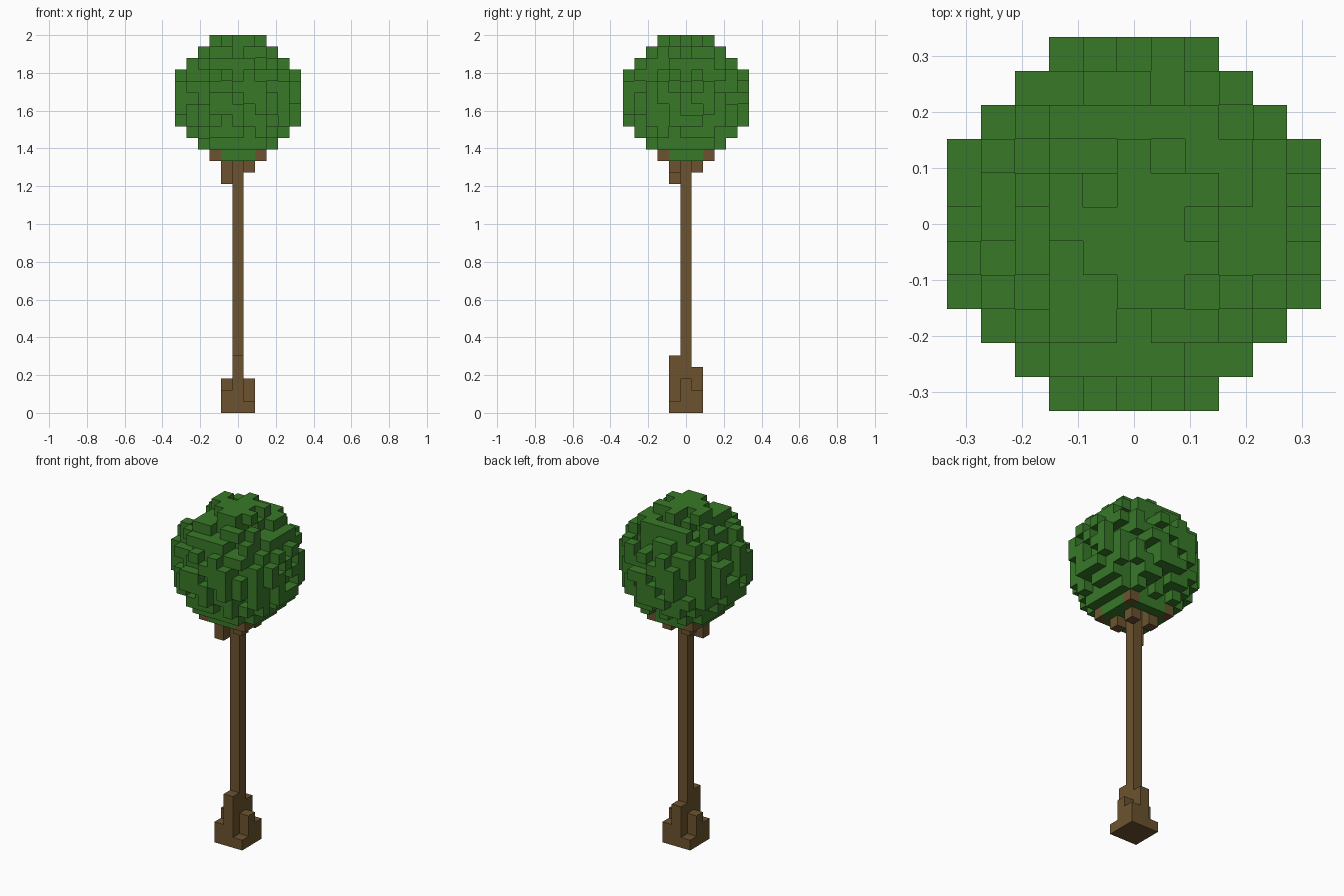
import bpy
import bmesh
import random
from itertools import product
from mathutils import Vector

random.seed(3)
cube = bpy.data.objects.get("Cube")
if cube:
    bpy.data.objects.remove(cube, do_unlink=True)

UNIT = 2 / 33          # edge of one block
CROWN_Z = 27           # layer of the crown centre
RADIUS = 5.5
DIRS = [Vector(d) for d in ((1, 0, 0), (-1, 0, 0), (0, 1, 0),
                            (0, -1, 0), (0, 0, 1), (0, 0, -1))]
# Missing blocks in the crown's flat caps
TOP_GAPS = {(-1, 2), (1, 2), (-1, 1), (2, 0), (-2, -1), (-1, -2)}
SIDE_GAPS = {(0, 2), (0, 0), (1, -1)}


def material(name, color):
    mat = bpy.data.materials.new(name)
    mat.use_nodes = True
    mat.diffuse_color = (*color, 1)
    mat.node_tree.nodes["Principled BSDF"].inputs["Base Color"].default_value = (*color, 1)
    return mat


def block_object(name, cells, mat):
    """Mesh only the outer skin of a set of blocks."""
    bm = bmesh.new()
    for cell in cells:
        centre = Vector(cell) + Vector((0, 0, 0.5))
        for d in DIRS:
            if tuple(int(a + b) for a, b in zip(cell, d)) in cells:
                continue
            u = Vector((d.y, d.z, d.x))
            v = d.cross(u)
            corners = [(-1, -1), (1, -1), (1, 1), (-1, 1)]
            bm.faces.new([bm.verts.new((centre + (d + u * a + v * b) / 2) * UNIT)
                          for a, b in corners])
    bmesh.ops.remove_doubles(bm, verts=bm.verts, dist=UNIT / 100)
    # join coplanar block faces into larger flat faces
    bmesh.ops.dissolve_limit(bm, angle_limit=0.01, verts=bm.verts, edges=bm.edges)
    mesh = bpy.data.meshes.new(name)
    bm.to_mesh(mesh)
    bm.free()
    mesh.materials.append(mat)
    obj = bpy.data.objects.new(name, mesh)
    bpy.context.collection.objects.link(obj)


def column(x, y, low, high):
    return {(x, y, z) for z in range(low, high)}


def has_leaf(x, y, z):
    """Solid ball core with a ragged outer shell."""
    dist = Vector((x, y, z)).length
    if dist > RADIUS:
        return False
    if dist <= RADIUS - 1:
        return True
    if z == 5:
        return (x, y) not in TOP_GAPS
    if abs(y) == 5:
        across = x if y < 0 else -x
        if (across, z) in SIDE_GAPS:
            return False
    if abs(x) == 5:
        across = y if x > 0 else -y
        if (across, z) in SIDE_GAPS:
            return False
    rim = sorted(map(abs, (x, y, z))) == [0, 2, 5]
    underside = z <= -4 and dist > 5.3
    return rim or underside or random.random() < 0.66


# Trunk with uneven root flare
wood = column(0, 0, 0, 24)
root_heights = {(-1, -1): 2, (0, -1): 5, (1, -1): 1, (-1, 0): 3,
                (1, 0): 3, (-1, 1): 1, (0, 1): 4, (1, 1): 2}
for (x, y), height in root_heights.items():
    wood |= column(x, y, 0, height)

# Four diagonal branches, one starting lower
for sx, sy in product((-1, 1), repeat=2):
    wood |= column(sx, sy, 20 if sx + sy == -2 else 21, 23)
    wood.add((2 * sx, 2 * sy, 22))

# Ball of leaves around the branch tips
leaves = {(x, y, z + CROWN_Z) for x, y, z in product(range(-5, 6), repeat=3)
          if has_leaf(x, y, z)} - wood

block_object("trunk_and_branches", wood, material("bark brown", (0.150, 0.086, 0.028)))
block_object("leaf_crown", leaves, material("leaf green", (0.040, 0.190, 0.022)))
